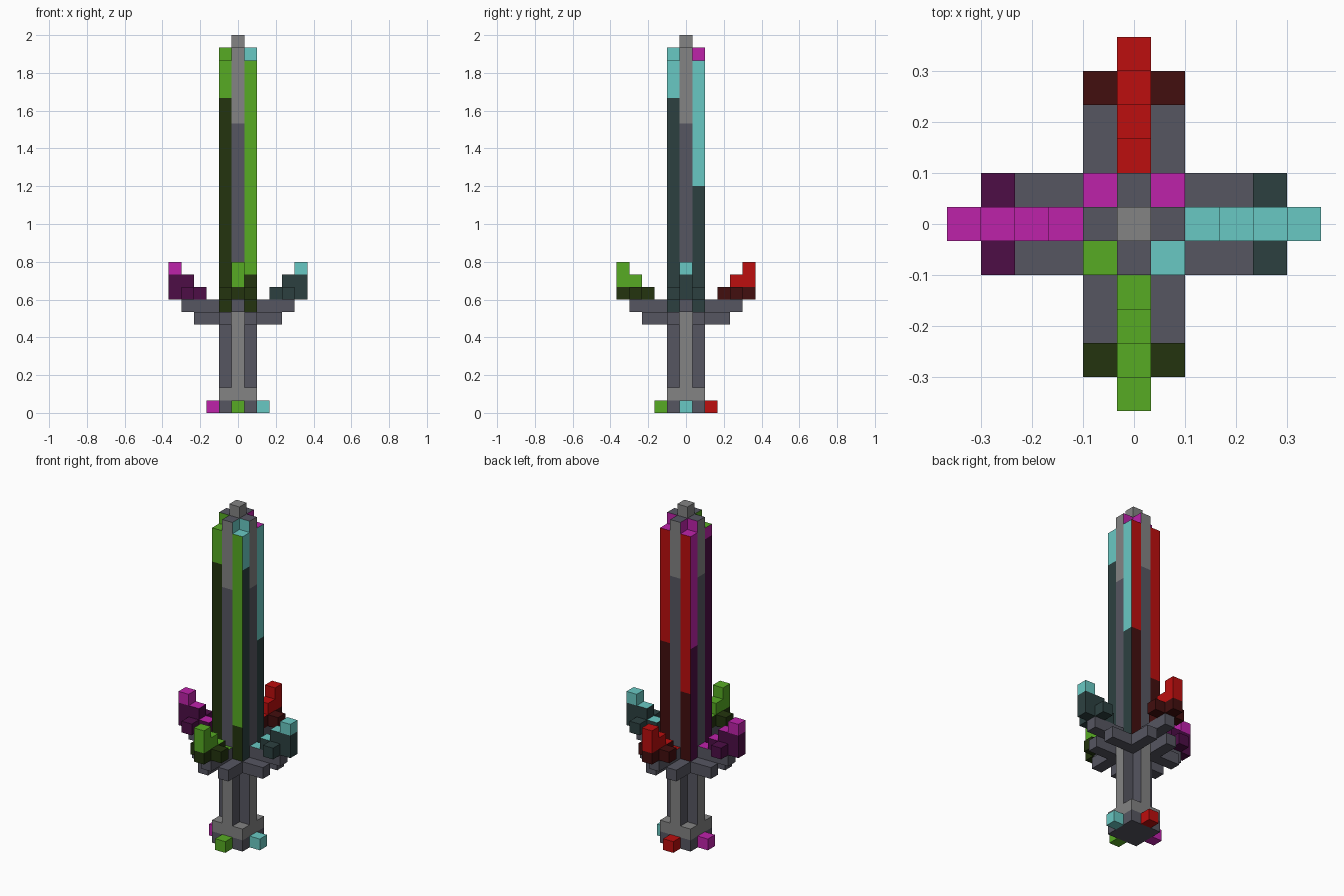
import bpy, bmesh, math
from mathutils import Vector, Matrix

if "Cube" in bpy.data.objects:
    bpy.data.objects.remove(bpy.data.objects["Cube"], do_unlink=True)

U = 2 / 30  # one block


def linear(c):
    c /= 255
    return c / 12.92 if c <= 0.04045 else ((c + 0.055) / 1.055) ** 2.4


COLOURS = {
    "light_grey": (131, 131, 131), "dark_grey": (86, 86, 97),
    "green": (87, 171, 35), "dark_green": (35, 52, 14),
    "cyan": (105, 201, 196), "dark_cyan": (44, 64, 64),
    "red": (188, 14, 14), "dark_red": (66, 14, 14),
    "magenta": (190, 34, 170), "dark_magenta": (77, 13, 70),
}
MATS = {}
for name, rgb in COLOURS.items():
    m = bpy.data.materials.new(name)
    m.use_nodes = True
    col = (*[linear(c) for c in rgb], 1)
    m.diffuse_color = col
    m.node_tree.nodes["Principled BSDF"].inputs["Base Color"].default_value = col
    MATS[name] = m

# Sides in order: front, left (+x), back, right (-x)
SIDES = ["green", "cyan", "red", "magenta"]
SIDE_NAMES = ["front", "left", "back", "right"]


def part(name, boxes, rule, cuts=(), turn=0):
    """Boxes are (x0, x1, y0, y1, z0, z1) in whole blocks, ends included.
    rule(centre, normal) gives the colour name of each face."""
    bm = bmesh.new()
    for x0, x1, y0, y1, z0, z1 in boxes:
        size = Vector((x1 - x0 + 1, y1 - y0 + 1, z1 - z0 + 1))
        mid = Vector(((x0 + x1) / 2, (y0 + y1) / 2, (z0 + z1 + 1) / 2))
        bmesh.ops.create_cube(bm, size=1, matrix=Matrix.Translation(mid) @ Matrix.Diagonal((*size, 1)))
    for z in cuts:
        bmesh.ops.bisect_plane(bm, geom=bm.verts[:] + bm.edges[:] + bm.faces[:],
                               plane_co=(0, 0, z), plane_no=(0, 0, 1))
    bm.normal_update()
    used = []
    for f in bm.faces:
        c = rule(f.calc_center_median(), f.normal)
        if c not in used:
            used.append(c)
        f.material_index = used.index(c)
    bmesh.ops.transform(bm, verts=bm.verts, matrix=Matrix.Rotation(turn * math.pi / 2, 4, 'Z') @ Matrix.Scale(U, 4))
    me = bpy.data.meshes.new(name)
    bm.to_mesh(me)
    bm.free()
    for c in used:
        me.materials.append(MATS[c])
    ob = bpy.data.objects.new(name, me)
    bpy.context.collection.objects.link(ob)
    return ob


def plain(colour):
    return lambda c, n: colour


def side_of(n):
    return round(math.atan2(n.x, -n.y) / (math.pi / 2)) % 4


def quadrant(c):
    if c.y > 0:
        return "magenta"
    return "green" if c.x < 0 else "cyan"


def cross(z0, z1):
    return [(0, 0, 0, 0, z0, z1), (1, 1, 0, 0, z0, z1), (-1, -1, 0, 0, z0, z1),
            (0, 0, 1, 1, z0, z1), (0, 0, -1, -1, z0, z1)]


# Pommel and grip
part("pommel_base", [(-1, 1, -1, 1, 0, 0)], plain("dark_grey"))
part("pommel_collar", [(-1, 1, -1, 1, 1, 1)], plain("light_grey"))


def grip_rule(c, n):
    return "light_grey" if abs(c.dot(n)) > 1.4 and abs(n.z) < 0.5 else "dark_grey"


part("grip", cross(2, 7), grip_rule)
part("guard_core", [(x, x, y, y, 7, 7) for x in (-1, 1) for y in (-1, 1)], plain("dark_grey"))

# Blade edges: bright above a height that differs for each face
LEFT_FADE = [25, 25, 18, 18]
RIGHT_FADE = [11, 18, 14, 27]
RIDGE_FADE = [23, 23, 24, 24]


def edge_rule(c, n):
    if abs(n.z) > 0.5:
        return quadrant(c)
    k = side_of(n)
    a = k * math.pi / 2
    across = c.x * math.cos(a) + c.y * math.sin(a)
    fade = (LEFT_FADE if across < 0 else RIGHT_FADE)[k]
    return SIDES[k] if c.z > fade else "dark_" + SIDES[k]


for x in (-1, 1):
    for y in (-1, 1):
        label = ("back" if y > 0 else "front") + ("_left" if x > 0 else "_right")
        part("blade_edge_" + label, [(x, x, y, y, 8, 27)], edge_rule, cuts=(11, 14, 18, 25, 27))


# Blade ridges, crossed, with coloured notches at the top
def ridge_rule(c, n):
    if abs(n.z) > 0.5:
        return "dark_grey"
    if c.dot(n) < 1.4:
        return quadrant(c)
    return "light_grey" if c.z > RIDGE_FADE[side_of(n)] else "dark_grey"


part("blade_ridges", cross(8, 28), ridge_rule, cuts=(23, 24))
part("blade_tip", [(0, 0, 0, 0, 29, 29)], plain("light_grey"))

# Guard arms and pommel gems, one set per side
for k, (colour, side) in enumerate(zip(SIDES, SIDE_NAMES)):
    dark = "dark_" + colour

    def bright_top(base):
        return lambda c, n: colour if n.z > 0.5 else base

    part(side + "_guard_prongs", [(x, x, -3, -2, 7, 7) for x in (-1, 1)], plain("dark_grey"), turn=k)
    part(side + "_guard_arm", [(0, 0, -4, -2, 8, 8)], bright_top("dark_grey"), turn=k)
    part(side + "_claw_base", [(0, 0, -5, -3, 9, 9)], bright_top(dark), turn=k)
    part(side + "_claw_studs", [(x, x, -4, -4, 9, 9) for x in (-1, 1)], plain(dark), turn=k)
    part(side + "_claw_step", [(0, 0, -5, -4, 10, 10)],
         bright_top(colour if k % 2 == 0 else dark), turn=k)
    part(side + "_claw_tip", [(0, 0, -5, -5, 11, 11)], plain(colour), turn=k)
    part(side + "_pommel_gem", [(0, 0, -2, -2, 0, 0)], plain(colour), turn=k)
